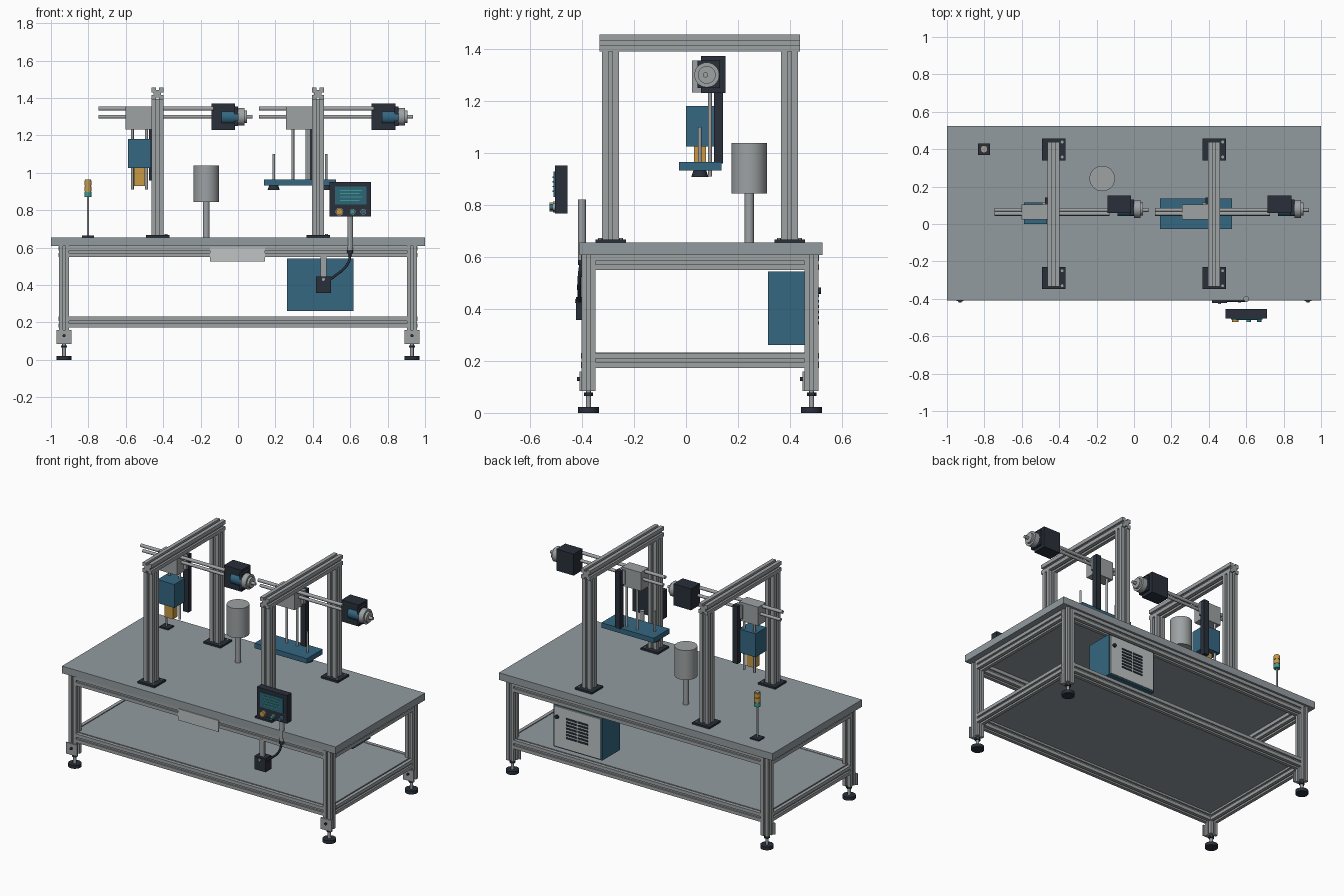
import bpy, bmesh
from math import pi
from mathutils import Vector, Matrix

old = bpy.data.objects.get("Cube")
if old:
    bpy.data.objects.remove(old, do_unlink=True)


def material(name, r, g, b):
    m = bpy.data.materials.new(name)
    m.use_nodes = True
    m.diffuse_color = (r, g, b, 1)
    m.node_tree.nodes["Principled BSDF"].inputs["Base Color"].default_value = (r, g, b, 1)
    return m


ALU = material("aluminium grey", .34, .36, .37)
TOP = material("table grey", .29, .33, .35)
DARK = material("dark slate", .022, .028, .042)
BLUE = material("steel blue", .035, .135, .22)
GOLD = material("amber", .58, .32, .06)
LIGHT = material("pale grey", .52, .55, .55)
TEAL = material("teal green", .05, .33, .28)
SCREEN = material("screen blue", .025, .13, .18)


def finish(name, bm, mat, smooth=False):
    bmesh.ops.recalc_face_normals(bm, faces=bm.faces)
    me = bpy.data.meshes.new(name)
    bm.to_mesh(me)
    bm.free()
    me.materials.append(mat)
    ob = bpy.data.objects.new(name, me)
    bpy.context.collection.objects.link(ob)
    if smooth:
        bpy.ops.object.select_all(action='DESELECT')
        ob.select_set(True)
        bpy.context.view_layer.objects.active = ob
        bpy.ops.object.shade_smooth_by_angle(angle=.6)
    return ob


def box(name, x, y, z, mat):
    """Box from (min, max) pairs on each axis."""
    bm = bmesh.new()
    bmesh.ops.create_cube(bm, size=1)
    for v in bm.verts:
        v.co = [p[0] + (c + .5) * (p[1] - p[0]) for c, p in zip(v.co, (x, y, z))]
    return finish(name, bm, mat)


def along(a, b):
    """Matrix that lays the z axis on the line from a to b."""
    a, b = Vector(a), Vector(b)
    return Matrix.Translation(a) @ (b - a).to_track_quat('Z', 'Y').to_matrix().to_4x4(), (b - a).length


def rod(name, a, b, r, mat, sides=32, r2=None):
    m, n = along(a, b)
    bm = bmesh.new()
    bmesh.ops.create_cone(bm, cap_ends=True, segments=sides, radius1=r, radius2=r2 or r,
                          depth=n, matrix=m @ Matrix.Translation((0, 0, n / 2)))
    return finish(name, bm, mat, True)


def extrusion(name, a, b, size):
    """Aluminium bar with a slot down each side."""
    m, n = along(a, b)
    h, s, d = size / 2, size * .12, size * .2
    side = [(h, h), (s, h), (s, h - d), (-s, h - d), (-s, h)]
    bm = bmesh.new()
    ring = []
    for q in range(4):
        turn = Matrix.Rotation(q * pi / 2, 4, 'Z')
        ring += [bm.verts.new(m @ turn @ Vector((x, y, 0))) for x, y in side]
    face = bm.faces.new(ring)
    new = bmesh.ops.extrude_face_region(bm, geom=[face])["geom"]
    shift = m.to_3x3() @ Vector((0, 0, n))
    bmesh.ops.translate(bm, vec=shift, verts=[g for g in new if isinstance(g, bmesh.types.BMVert)])
    return finish(name, bm, ALU)


# Table top and lower shelf
box("table_top", (-1, 1), (-.41, .525), (.608, .655), TOP)
box("lower_shelf", (-.93, .93), (-.375, .483), (.222, .232), TOP)

# Frame: legs, levelling feet, rails
LX, LY, W = .93, (-.375, .483), .055
for x in (-LX, LX):
    for y in LY:
        extrusion("leg", (x, y, .085), (x, y, .608), W)
        rod("foot_pad", (x, y, 0), (x, y, .022), .04, DARK)
        rod("foot_stem", (x, y, .02), (x, y, .09), .01, ALU, 16)
        rod("foot_nut", (x, y, .065), (x, y, .078), .018, DARK, 6)
        box("foot_bracket", (x - .04, x + .04), (y - .034, y - .026), (.085, .16), ALU)
        rod("bracket_bolt", (x, y - .044, .13), (x, y - .03, .13), .008, DARK, 12)
for z in (.578, .202):
    for y in LY:
        extrusion("long_rail", (-LX + .027, y, z), (LX - .027, y, z), .058)
    for x in (-LX, LX):
        extrusion("side_rail", (x, LY[0] + .027, z), (x, LY[1] - .027, z), .058)
box("front_plate", (-.15, .145), (-.41, -.403), (.525, .6), LIGHT)


# Gantry with cross slide, motor and vertical guide
def gantry(side, g):
    for y in (-.29, .398):
        extrusion(side + "_gantry_post", (g, y, .66), (g, y, 1.395), .065)
        box(side + "_post_base", (g - .06, g + .065), (y - .058, y + .06), (.655, .667), DARK)
        for s in (-1, 1):
            rod(side + "_base_bolt", (g + .047, y + s * .04, .66), (g + .047, y + s * .04, .673), .008, ALU, 12)
    extrusion(side + "_gantry_beam", (g, -.333, 1.423), (g, .438, 1.423), .065)
    rod(side + "_upper_slide_rod", (g - .315, .055, 1.343), (g + .3, .055, 1.343), .011, ALU, 16)
    rod(side + "_lower_slide_rod", (g - .315, .075, 1.3), (g + .508, .075, 1.3), .01, ALU, 16)
    box(side + "_carriage", (g - .17, g - .03), (.023, .105), (1.232, 1.355), ALU)
    box(side + "_motor_housing", (g + .288, g + .415), (.058, .152), (1.23, 1.372), DARK)
    box(side + "_motor_flange", (g + .41, g + .43), (.045, .13), (1.25, 1.355), DARK)
    rod(side + "_motor_body", (g + .342, .08, 1.298), (g + .432, .08, 1.298), .038, BLUE)
    rod(side + "_motor_cap", (g + .43, .08, 1.3), (g + .465, .08, 1.3), .048, ALU)
    rod(side + "_motor_hub", (g + .46, .08, 1.3), (g + .48, .08, 1.3), .034, ALU)
    box(side + "_guide_column", (g - .045, g - .008), (.108, .142), (.96, 1.34), DARK)
    box(side + "_guide_bracket", (g - .06, g - .01), (.09, .115), (1.25, 1.34), ALU)


gantry("right", -.431)
gantry("left", .427)

# Press tool on the right gantry
PX = -.527
box("press_body", (PX - .062, PX + .062), (0, .115), (1.025, 1.18), BLUE)
box("press_tip", (PX - .03, PX + .03), (.03, .077), (.93, 1.025), GOLD)
for s in (-.038, .038):
    rod("press_guide_rod", (PX + s, .092, .91), (PX + s, .092, 1.24), .008, ALU, 16)

# Suction plate on the left gantry
VX = .331
box("suction_plate", (VX - .192, VX + .192), (-.027, .137), (.932, .965), BLUE)
for s in (-.038, .038):
    rod("plate_guide_rod", (VX + s, .092, .95), (VX + s, .092, 1.24), .008, ALU, 16)
for s in (-.14, .14):
    rod("suction_stem", (VX + s, .053, .92), (VX + s, .053, 1.1), .007, ALU, 16)
    rod("suction_cup", (VX + s, .053, .907), (VX + s, .053, .934), .033, DARK, r2=.024)

# Tank on a pedestal
rod("tank_pedestal", (-.17, .243, .655), (-.17, .243, .85), .018, ALU)
rod("tank", (-.17, .243, .843), (-.17, .243, 1.038), .068, ALU, 48)

# Signal tower
TX, TY = -.802, .4
box("tower_base", (TX - .032, TX + .032), (TY - .03, TY + .03), (.655, .664), DARK)
rod("tower_pole", (TX, TY, .66), (TX, TY, .875), .006, ALU, 12)
for i, m in enumerate((TEAL, GOLD, GOLD)):
    z = .87 + i * .031
    rod("tower_lamp", (TX, TY, z), (TX, TY, z + .027), .02, m, 24)
    rod("tower_ring", (TX, TY, z + .026), (TX, TY, z + .032), .016, ALU, 24)

# Operator panel
rod("panel_post", (.6, -.4, .58), (.6, -.4, .82), .015, ALU)
box("panel_case", (.49, .711), (-.504, -.455), (.767, .952), DARK)
box("panel_screen", (.518, .686), (-.51, -.503), (.83, .928), SCREEN)
for i in range(4):
    z = .85 + i * .018
    box("screen_line", (.545, .65 + .012 * (i % 2)), (-.513, -.509), (z, z + .005), TEAL)
for x, r, m in ((.542, .018, GOLD), (.613, .012, TEAL), (.67, .012, BLUE)):
    rod("panel_button_collar", (x, -.511, .792), (x, -.503, .792), r + .003, ALU, 24)
    rod("panel_button", (x, -.525, .792), (x, -.508, .792), r, m, 24)

# Junction box and cable
box("junction_mount", (.44, .472), (-.405, -.385), (.42, .56), ALU)
box("junction_box", (.417, .497), (-.423, -.36), (.358, .446), DARK)
rod("junction_screw", (.457, -.427, .43), (.457, -.42, .43), .008, ALU, 12)
cu = bpy.data.curves.new("cable", 'CURVE')
cu.dimensions, cu.bevel_depth, cu.bevel_resolution = '3D', .007, 3
sp = cu.splines.new('BEZIER')
path = ((.6, -.4, .6), (.59, -.41, .52), (.495, -.41, .43))
sp.bezier_points.add(len(path) - 1)
for p, co in zip(sp.bezier_points, path):
    p.co = co
    p.handle_left_type = p.handle_right_type = 'AUTO'
cu.materials.append(DARK)
bpy.context.collection.objects.link(bpy.data.objects.new("cable", cu))
rod("cable_gland", (.6, -.4, .568), (.6, -.4, .588), .016, DARK, 16)

# Control cabinet with vented rear door
box("cabinet", (.262, .618), (.315, .5), (.262, .543), BLUE)
box("cabinet_door", (.27, .61), (.499, .508), (.27, .536), LIGHT)
for i in range(7):
    z = .34 + i * .021
    for x in (.36, .445):
        box("vent_slot", (x, x + .075), (.506, .512), (z, z + .011), DARK)
rod("door_lock", (.585, .506, .47), (.585, .52, .47), .012, DARK, 16)
